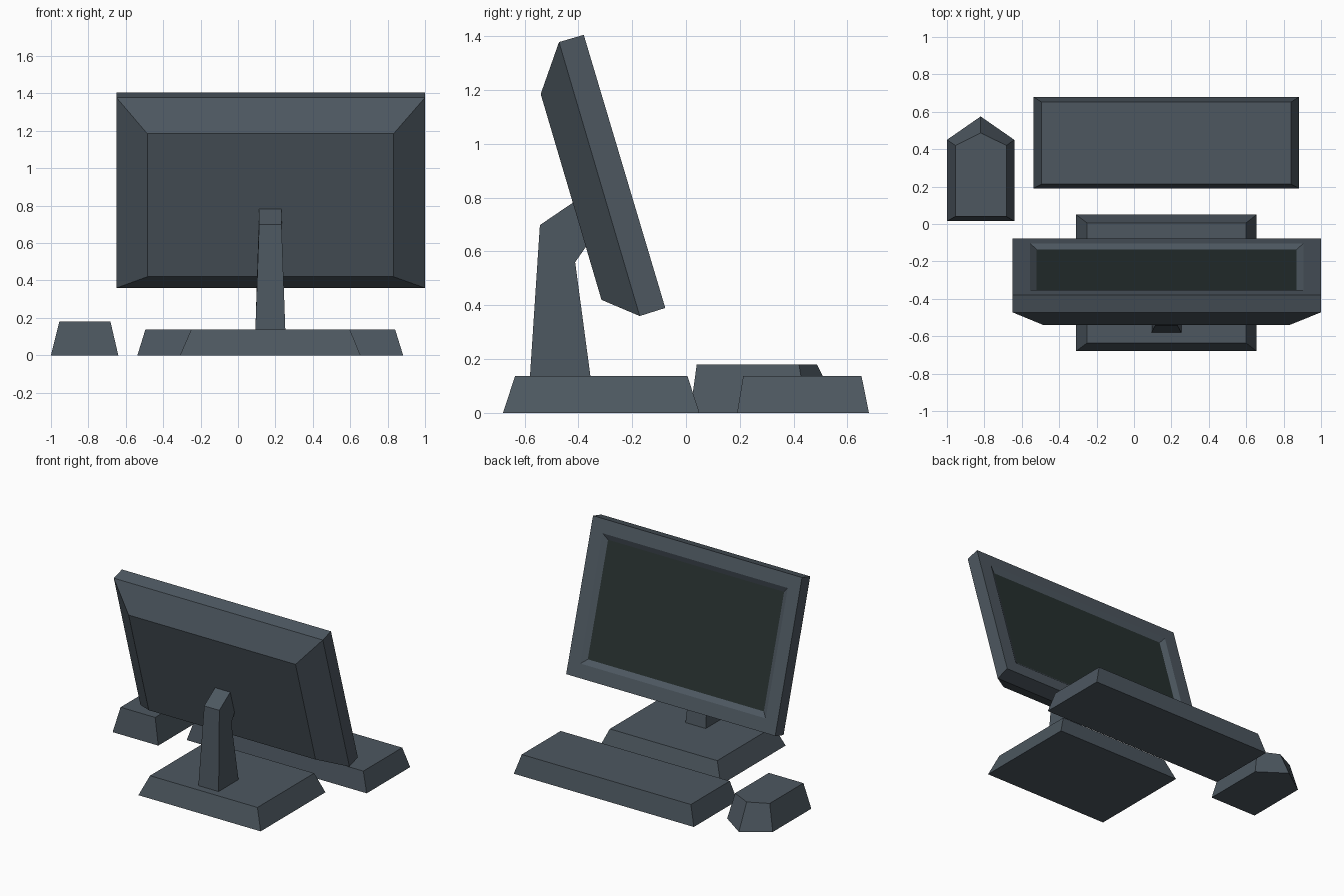
import bpy
from mathutils import Vector

if "Cube" in bpy.data.objects:
    bpy.data.objects.remove(bpy.data.objects["Cube"])


def material(name, rgb):
    m = bpy.data.materials.new(name)
    m.diffuse_color = (*rgb, 1)
    m.use_nodes = True
    m.node_tree.nodes["Principled BSDF"].inputs["Base Color"].default_value = m.diffuse_color
    return m


GREY = material("slate grey", (0.074, 0.096, 0.117))
GLASS = material("dark screen", (0.020, 0.030, 0.029))


def loft(name, rings, mats=(GREY,)):
    """Join equal-sized rings of points with flat quads and cap both ends."""
    n = len(rings[0])
    verts = [p for r in rings for p in r]
    faces = [(k * n + i, k * n + (i + 1) % n, (k + 1) * n + (i + 1) % n, (k + 1) * n + i)
             for k in range(len(rings) - 1) for i in range(n)]
    faces.append(tuple(reversed(range(n))))
    faces.append(tuple(range(len(verts) - n, len(verts))))
    me = bpy.data.meshes.new(name)
    me.from_pydata(verts, [], faces)
    for m in mats:
        me.materials.append(m)
    ob = bpy.data.objects.new(name, me)
    bpy.context.collection.objects.link(ob)
    return ob


def rect(x0, x1, y0, y1, z):
    return [(x0, y0, z), (x1, y0, z), (x1, y1, z), (x0, y1, z)]


# Flat bevelled slabs: stand base and keyboard
loft("stand_base", [rect(-0.31, 0.655, -0.68, 0.05, 0), rect(-0.25, 0.598, -0.635, 0.005, 0.138)])
loft("keyboard", [rect(-0.538, 0.883, 0.19, 0.68, 0), rect(-0.495, 0.84, 0.213, 0.652, 0.138)])

# Mouse with a pointed nose
loft("mouse", [
    [(-1, 0.015, 0), (-0.64, 0.015, 0), (-0.64, 0.45, 0), (-0.82, 0.575, 0), (-1, 0.45, 0)],
    [(-0.955, 0.04, 0.18), (-0.682, 0.04, 0.18), (-0.682, 0.42, 0.18),
     (-0.82, 0.487, 0.18), (-0.955, 0.42, 0.18)]])

# Stand post: side profile (y, z), narrowing upward, bent forward into the monitor
profile = [(-0.58, 0.135), (-0.355, 0.135), (-0.412, 0.56), (-0.37, 0.62), (-0.415, 0.785), (-0.543, 0.698)]


def post_side(s):
    return [(0.173 + s * (0.08 - 0.02 * min(1, (z - 0.135) / 0.5)), y, z) for y, z in profile]


loft("stand_post", [post_side(-1), post_side(1)])

# Tilted monitor: rings from the back panel around the rim to the recessed screen
top, bottom = Vector((0, -0.38, 1.405)), Vector((0, -0.077, 0.39))
down = (bottom - top).normalized()
inward = Vector((0, down.z, -down.y))


def panel(x0, x1, hi, lo):
    return [(x0, *hi), (x0, *lo), (x1, *lo), (x1, *hi)]


def inset(d, depth):
    hi, lo = top + down * d + inward * depth, bottom - down * d + inward * depth
    return panel(-0.65 + d, 1 - d, hi.yz, lo.yz)


monitor = loft("monitor", [
    panel(-0.485, 0.832, (-0.54, 1.185), (-0.314, 0.42)),
    panel(-0.65, 1, (-0.472, 1.378), (-0.172, 0.36)),
    inset(0, 0), inset(0.094, 0), inset(0.13, 0.022)], (GREY, GLASS))
monitor.data.polygons[-1].material_index = 1
